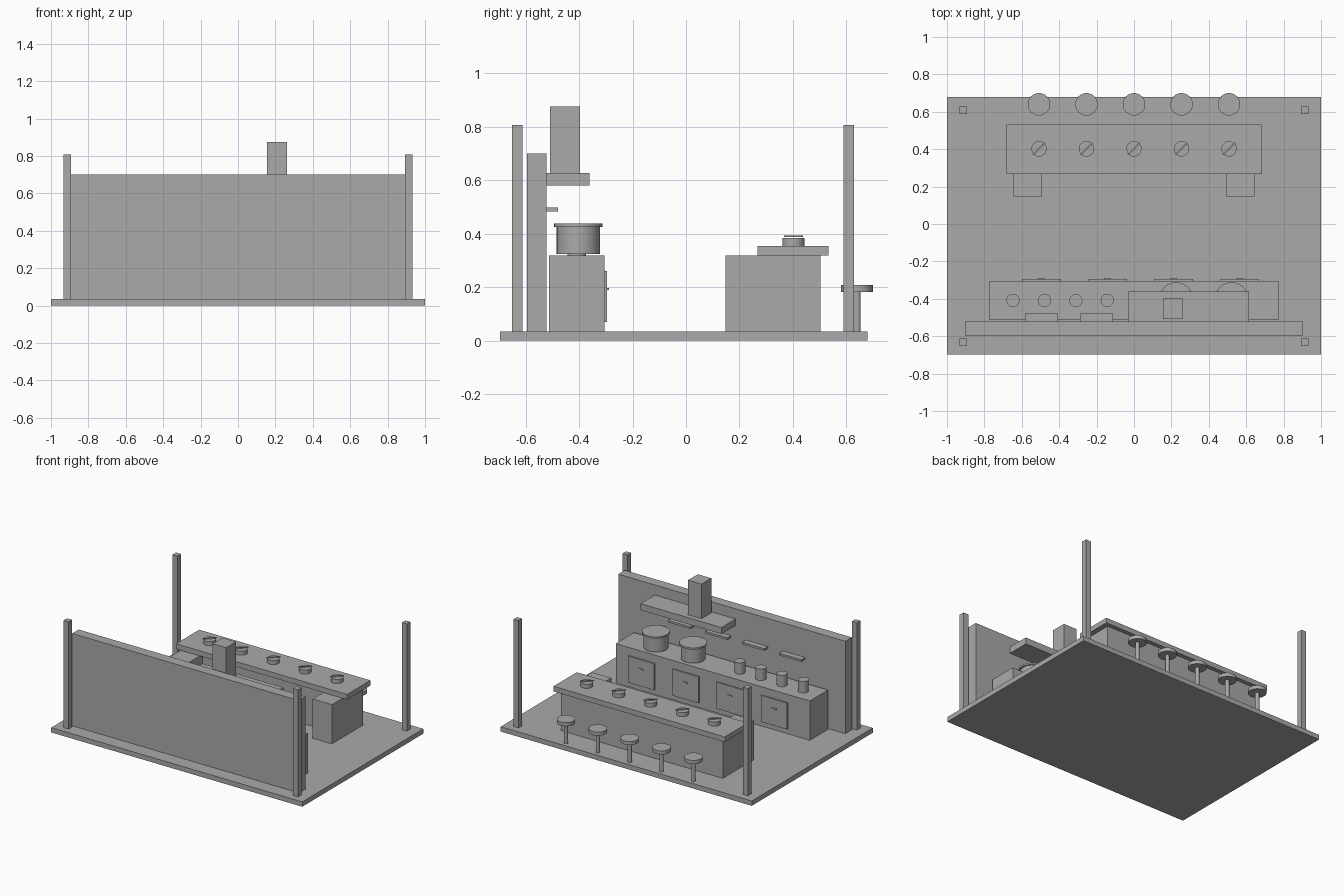
import bpy, math

if "Cube" in bpy.data.objects:
    bpy.data.objects.remove(bpy.data.objects["Cube"])

grey = bpy.data.materials.new("plain grey")
grey.diffuse_color = (0.4, 0.4, 0.4, 1)
grey.use_nodes = True
grey.node_tree.nodes["Principled BSDF"].inputs["Base Color"].default_value = grey.diffuse_color


def finish(name):
    ob = bpy.context.object
    ob.name = name
    ob.data.materials.append(grey)
    return ob


def box(name, x, y, z):
    """Box from (min, max) pairs on each axis."""
    mid = [(a + b) / 2 for a, b in (x, y, z)]
    bpy.ops.mesh.primitive_cube_add(size=1, location=mid)
    ob = finish(name)
    ob.scale = [b - a for a, b in (x, y, z)]
    bpy.ops.object.transform_apply(location=False, rotation=False, scale=True)
    return ob


def disc(name, x, y, r, z0, z1, sides=32):
    """Upright cylinder between two heights."""
    bpy.ops.mesh.primitive_cylinder_add(vertices=sides, radius=r, depth=z1 - z0,
                                        location=(x, y, (z0 + z1) / 2))
    finish(name)
    bpy.ops.object.shade_smooth_by_angle(angle=math.radians(30))


FLOOR, TOP = 0.035, 0.318

# Floor slab, corner posts and rear wall
box("floor", (-1, 1), (-0.697, 0.68), (0, FLOOR))
for sx in (-1, 1):
    for y in (-0.631, 0.609):
        box("post", (sx * 0.914 - 0.02, sx * 0.914 + 0.02), (y - 0.02, y + 0.02), (FLOOR, 0.807))
box("wall", (-0.904, 0.904), (-0.596, -0.522), (FLOOR, 0.70))

# Kitchen counter with cupboard doors and handles
box("kitchen_counter", (-0.773, 0.773), (-0.512, -0.305), (FLOOR, TOP))
for i in range(4):
    x = -0.495 + 0.353 * i
    box("door", (x - 0.104, x + 0.104), (-0.305, -0.295), (0.07, 0.26))
    box("door_handle", (x - 0.018, x + 0.018), (-0.295, -0.288), (0.189, 0.197))

# Pots with lids, and seasoning jars
for x in (0.225, 0.522):
    disc("pot", x, -0.403, 0.081, 0.324, 0.426)
    disc("pot_lid", x, -0.403, 0.091, 0.426, 0.438)
for i in range(4):
    disc("jar", -0.647 + 0.168 * i, -0.409, 0.035, TOP, 0.40)

# Extractor hood, chimney and wall shelves
box("hood", (-0.03, 0.615), (-0.522, -0.361), (0.58, 0.627))
box("chimney", (0.155, 0.262), (-0.509, -0.397), (0.627, 0.876))
for i in range(4):
    x = -0.495 + 0.295 * i
    box("shelf", (x - 0.088, x + 0.088), (-0.522, -0.479), (0.483, 0.498))

# Serving counter with two return wings and an overhanging top
box("serving_counter", (-0.645, 0.645), (0.296, 0.503), (FLOOR, TOP))
for sx in (-1, 1):
    box("counter_wing", sorted((sx * 0.492, sx * 0.645)), (0.147, 0.296), (FLOOR, TOP))
box("counter_top", (-0.682, 0.682), (0.268, 0.533), (TOP, 0.355))

# Bowls with a resting stick, and a stool for each place
for i in range(-2, 3):
    x = i * 0.254
    disc("bowl", x, 0.402, 0.041, 0.355, 0.384)
    stick = box("stick", (x - 0.046, x + 0.046), (0.398, 0.406), (0.387, 0.393))
    stick.rotation_euler.z = math.radians(45)
    disc("stool_pole", x, 0.64, 0.014, FLOOR, 0.182, 16)
    disc("stool_seat", x, 0.64, 0.06, 0.182, 0.208)
